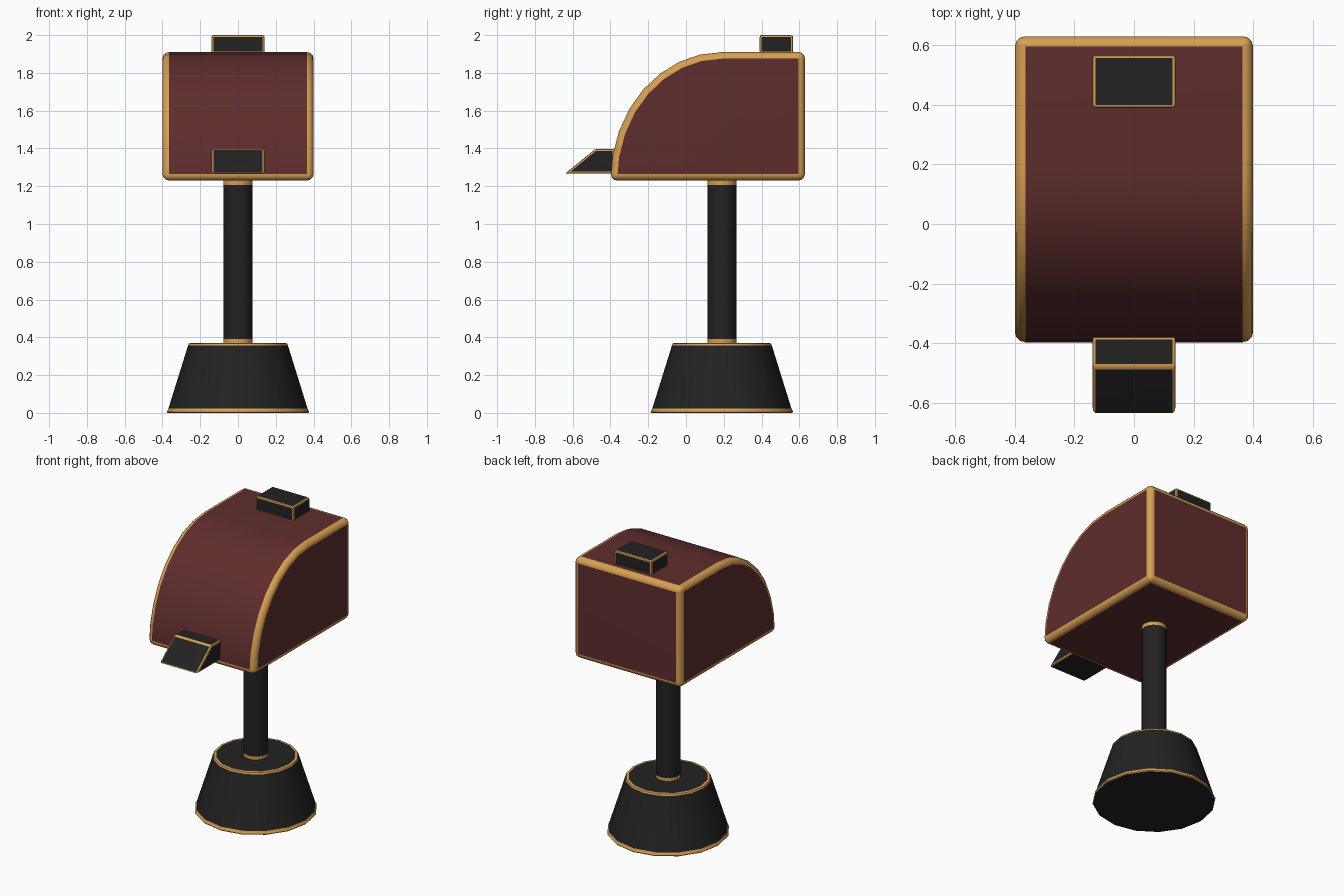
import bpy, bmesh, math

if "Cube" in bpy.data.objects:
    bpy.data.objects.remove(bpy.data.objects["Cube"])


def material(name, rgb):
    m = bpy.data.materials.new(name)
    m.diffuse_color = (*rgb, 1)
    m.use_nodes = True
    m.node_tree.nodes["Principled BSDF"].inputs["Base Color"].default_value = m.diffuse_color
    return m


MAROON = material("maroon", (0.115, 0.026, 0.026))
BLACK = material("black", (0.016, 0.016, 0.016))
TAN = material("tan_trim", (0.68, 0.35, 0.085))


def finish(bm, name, main):
    bmesh.ops.recalc_face_normals(bm, faces=bm.faces)
    me = bpy.data.meshes.new(name)
    bm.to_mesh(me)
    bm.free()
    me.materials.append(main)
    me.materials.append(TAN)
    ob = bpy.data.objects.new(name, me)
    bpy.context.collection.objects.link(ob)
    bpy.ops.object.select_all(action='DESELECT')
    ob.select_set(True)
    bpy.context.view_layer.objects.active = ob
    bpy.ops.object.shade_smooth_by_angle(angle=math.radians(31))
    wn = ob.modifiers.new("weighted_normals", 'WEIGHTED_NORMAL')
    wn.keep_sharp = True
    return ob


def trimmed_prism(name, profile, half_width, trim, segments, main):
    """Extrude a (y, z) profile along x and bevel its hard edges in trim colour."""
    bm = bmesh.new()
    face = bm.faces.new([bm.verts.new((-half_width, y, z)) for y, z in profile])
    ext = bmesh.ops.extrude_face_region(bm, geom=[face], use_keep_orig=True)
    for v in ext["geom"]:
        if isinstance(v, bmesh.types.BMVert):
            v.co.x = half_width
    bmesh.ops.recalc_face_normals(bm, faces=bm.faces)
    hard = [e for e in bm.edges if e.calc_face_angle(0) > math.radians(30)]
    bmesh.ops.bevel(bm, geom=hard, offset=trim, offset_type='OFFSET', segments=segments,
                    profile=0.5, affect='EDGES', clamp_overlap=True, material=1)
    return finish(bm, name, main)


def lathe(name, profile, trims, sides, main, cy=0.19):
    """Stack rings of (radius, z), closed at both ends; bands listed in trims get trim colour."""
    bm = bmesh.new()
    rings = []
    for r, z in profile:
        angles = [2 * math.pi * i / sides for i in range(sides)]
        rings.append([bm.verts.new((r * math.cos(a), cy + r * math.sin(a), z)) for a in angles])
    for k in range(len(rings) - 1):
        a, b = rings[k], rings[k + 1]
        for i in range(sides):
            j = (i + 1) % sides
            f = bm.faces.new((a[i], a[j], b[j], b[i]))
            f.material_index = 1 if k in trims else 0
    bm.faces.new(rings[0])
    bm.faces.new(rings[-1])
    return finish(bm, name, main)


# Body: quarter-ellipse front, flat top, back and bottom
arc = [(0.19 - 0.59 * math.cos(t), 1.23 + 0.68 * math.sin(t))
       for t in (math.pi / 2 * i / 8 for i in range(9))]
trimmed_prism("body", arc + [(0.63, 1.91), (0.63, 1.23)], 0.4, 0.035, 3, MAROON)

# Front spout with sloped face
trimmed_prism("front_spout", [(-0.64, 1.267), (-0.48, 1.397), (-0.378, 1.397), (-0.378, 1.267)],
              0.14, 0.01, 2, BLACK)

# Block on top
trimmed_prism("top_block", [(0.39, 1.903), (0.39, 2.0), (0.567, 2.0), (0.567, 1.903)],
              0.14, 0.01, 2, BLACK)

# Tapered base with trim at both rims
lathe("base", [(0.372, 0), (0.377, 0.006), (0.368, 0.024), (0.264, 0.358), (0.26, 0.368),
               (0.245, 0.37)], (0, 1, 3, 4), 16, BLACK)

# Post with trim collars at both ends
lathe("post", [(0.077, 0.36), (0.077, 0.392), (0.077, 1.206), (0.077, 1.24)], (0, 2), 16, BLACK)
